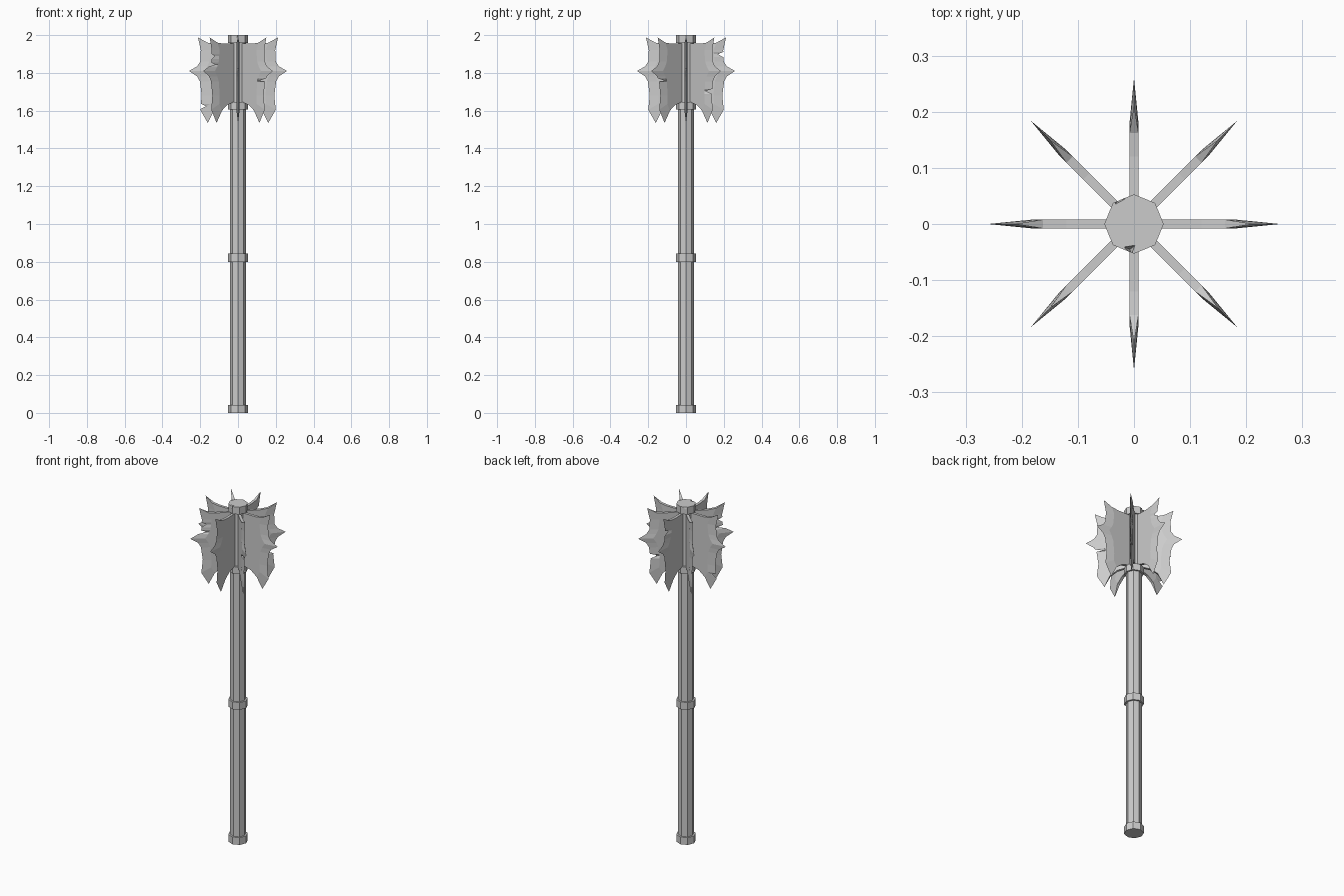
import bpy, bmesh, math

if "Cube" in bpy.data.objects:
    bpy.data.objects.remove(bpy.data.objects["Cube"])


def lerp(a, b, t):
    return (a[0] + (b[0] - a[0]) * t, a[1] + (b[1] - a[1]) * t)


def at_height(line, z):
    # radius and height on a profile line, by height
    for i in range(len(line) - 1):
        a, b = line[i], line[i + 1]
        if a[1] >= z >= b[1]:
            return i, lerp(a, b, (a[1] - z) / (a[1] - b[1]))


def octagon(name, r, z0, z1):
    bpy.ops.mesh.primitive_cylinder_add(vertices=8, radius=r, depth=z1 - z0,
                                        location=(0, 0, (z0 + z1) / 2))
    ob = bpy.context.object
    ob.name = name
    return ob


# Octagonal shaft and its four collars
octagon("shaft", 0.043, 0.01, 1.99)
octagon("pommel_collar", 0.053, 0, 0.043)
octagon("grip_collar", 0.053, 0.80, 0.843)
octagon("lower_head_collar", 0.053, 1.605, 1.645)
cap = octagon("top_collar", 0.053, 1.957, 2.0)

# Small chips in the rim of the top collar
for i, (x, y, a) in enumerate([(-0.027, 0.045, 0.5), (-0.007, -0.045, 1.2)]):
    bpy.ops.mesh.primitive_cone_add(vertices=3, radius1=0, radius2=0.018, depth=0.04,
                                    location=(x, y, 1.995), rotation=(0, 0, a))
    cutter = bpy.context.object
    cutter.name = "chip_cutter_%d" % i
    cutter.hide_render = True
    cutter.hide_viewport = True
    m = cap.modifiers.new("chip", 'BOOLEAN')
    m.operation, m.object, m.solver = 'DIFFERENCE', cutter, 'EXACT'

# Flange profile as (radius, height): sharp edge and start of its bevel
EDGE = [(0.212, 1.988), (0.197, 1.92), (0.2, 1.86), (0.217, 1.834), (0.26, 1.81),
        (0.217, 1.782), (0.202, 1.755), (0.192, 1.68), (0.2, 1.605), (0.16, 1.535)]
FLAT = [(0.162, 1.96), (0.145, 1.92), (0.152, 1.86), (0.163, 1.834), (0.18, 1.81),
        (0.163, 1.782), (0.152, 1.755), (0.145, 1.68), (0.148, 1.635), (0.128, 1.60)]
BOTTOM = [(0.09, 1.63), (0.05, 1.642), (0.03, 1.642)]
TOP = [(0.03, 1.955), (0.12, 1.955)]


def flange(name, angle, notches, t=0.008):
    edge, flat = list(EDGE), list(FLAT)
    # battle-damage notches cut into the sharp edge
    for z, depth in notches:
        for dz, d in ((0.016, 0), (0.004, depth), (-0.012, 0)):
            i, e = at_height(EDGE, z + dz)
            j, f = at_height(FLAT, z + dz)
            k = next(n for n, p in enumerate(edge) if p[1] < z + dz)
            edge.insert(k, (e[0] - d, e[1]))
            flat.insert(k, (min(f[0], e[0] - d - 0.006), f[1]))
    loop = TOP + flat + BOTTOM
    n0, n = len(TOP), len(flat)
    bm = bmesh.new()
    ca, sa = math.cos(angle), math.sin(angle)

    def vert(p, y):
        return bm.verts.new((p[0] * ca - y * sa, p[0] * sa + y * ca, p[1]))

    left = [vert(p, t) for p in loop]
    right = [vert(p, -t) for p in loop]
    tip = [vert(p, 0) for p in edge]
    bm.faces.new(left)
    bm.faces.new(right[::-1])
    for i in range(n - 1):
        for side in (left, right):
            bm.faces.new((side[n0 + i], side[n0 + i + 1], tip[i + 1], tip[i]))
    for i in range(len(loop)):
        if not n0 <= i < n0 + n - 1:
            j = (i + 1) % len(loop)
            bm.faces.new((left[i], left[j], right[j], right[i]))
    bm.faces.new((left[n0], right[n0], tip[0]))
    bm.faces.new((left[n0 + n - 1], right[n0 + n - 1], tip[-1]))
    bmesh.ops.recalc_face_normals(bm, faces=bm.faces)
    me = bpy.data.meshes.new(name)
    bm.to_mesh(me)
    bm.free()
    bpy.context.collection.objects.link(bpy.data.objects.new(name, me))


# Eight flanges, some of them notched
DAMAGE = {1: [(1.70, 0.045)], 2: [(1.895, 0.03)], 4: [(1.62, 0.03)],
          5: [(1.84, 0.04), (1.885, 0.025)], 7: [(1.755, 0.045)]}
for k in range(8):
    flange("flange_%d" % k, k * math.pi / 4, DAMAGE.get(k, []))
